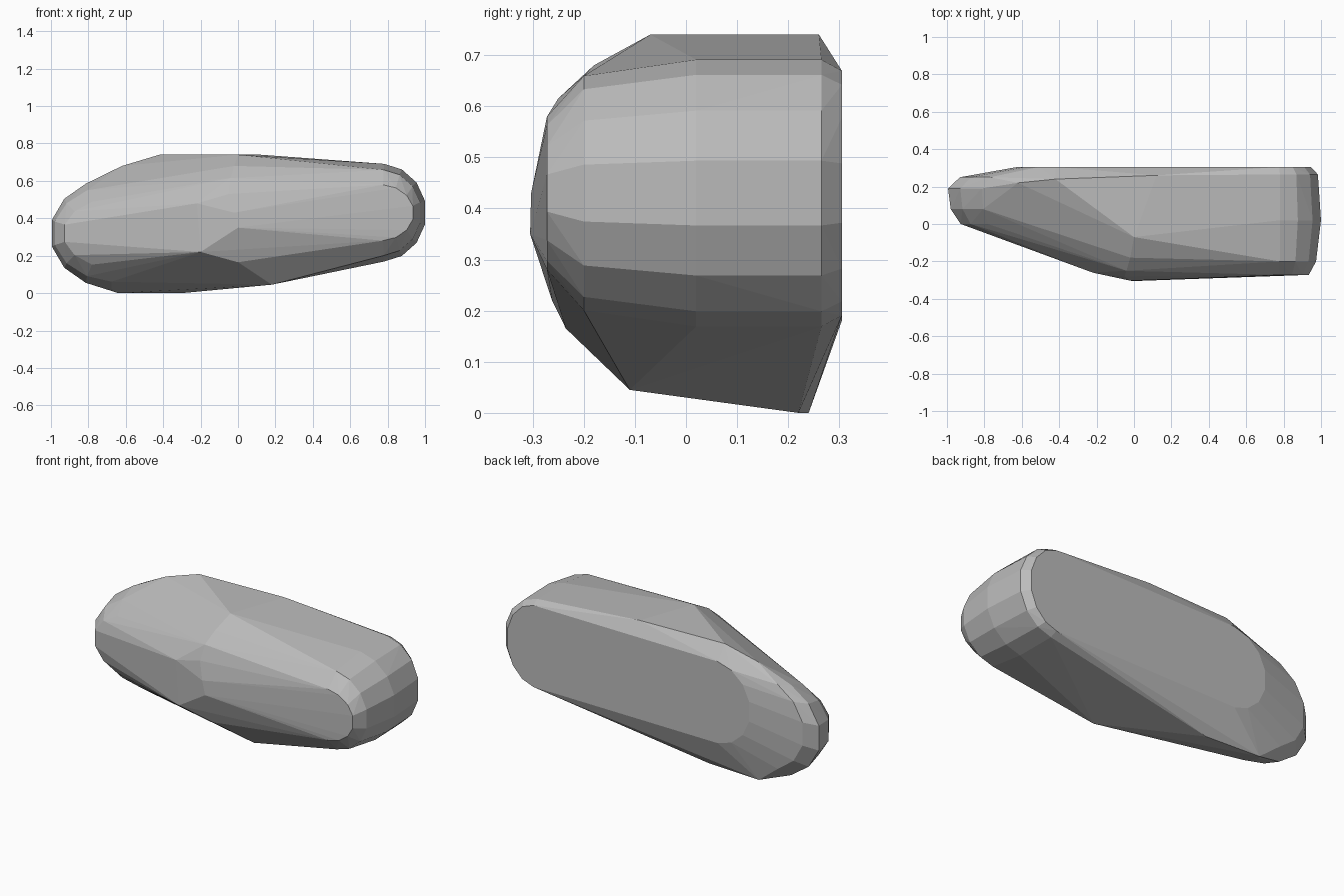
import bpy
import bmesh
from math import sin, cos, radians
from mathutils import Vector

# Remove the default cube
default_cube = bpy.data.objects.get("Cube")
if default_cube:
    bpy.data.objects.remove(default_cube, do_unlink=True)

ARC_ANGLES = (14, 38, 62, 85)


def end_arc(side, base_x, depth, y, centre_z, half_height):
    """Half an oval in the xz plane, bulging towards the given side."""
    points = []
    for angle in ARC_ANGLES:
        x = base_x + side * depth * cos(radians(angle))
        rise = half_height * sin(radians(angle))
        points.append(Vector((x, y, centre_z + rise)))
        points.append(Vector((x, y, centre_z - rise)))
    return points


def blunt_end():
    """Upright rounded end, narrowing a little at the front and back rims."""
    arc = lambda depth, y, half_height: end_arc(1, .76, depth, y, .43, half_height)
    return (arc(.18, -.272, .15) + arc(.22, -.2, .23) + arc(.247, .02, .262)
            + arc(.23, .265, .262) + arc(.19, .305, .24))


def tapered_end():
    """Slanting rounded end that thins out towards the back."""
    return (end_arc(-1, -.645, .29, 0, .32, .19)
            + end_arc(-1, -.645, .345, .08, .32, .26)
            + end_arc(-1, -.645, .36, .19, .32, .3)
            + end_arc(-1, -.62, .32, .25, .35, .28)
            + end_arc(-1, -.4, .23, .305, .42, .24))


def body_corners():
    """Corners of the crown, the front ridge and the underside."""
    crown = [(-.62, .22, .68), (-.42, .24, .74), (0, -.07, .74), (.12, .26, .74)]
    front_ridge = [(-.02, -.18, .68), (-.04, -.25, .615), (-.05, -.28, .53),
                   (-.02, -.303, .43), (0, -.305, .35), (.08, -.285, .29),
                   (-.22, -.26, .48), (-.2, -.262, .22), (0, -.235, .165)]
    underside = [(.18, -.11, .045), (-.3, .22, 0), (-.64, .24, 0)]
    return [Vector(p) for p in crown + front_ridge + underside]


# Plain stone material
stone = bpy.data.materials.new("stone grey")
stone.use_nodes = True
colour = (.5, .5, .5, 1)
stone.diffuse_color = colour
stone.node_tree.nodes["Principled BSDF"].inputs["Base Color"].default_value = colour

# Faceted stone wrapped around the two ends and the body corners
bm = bmesh.new()
for point in blunt_end() + tapered_end() + body_corners():
    bm.verts.new(point)
hull = bmesh.ops.convex_hull(bm, input=bm.verts[:], use_existing_faces=False)
inner = {v for v in hull["geom_interior"] + hull["geom_unused"]
         if isinstance(v, bmesh.types.BMVert)}
bmesh.ops.delete(bm, geom=list(inner), context='VERTS')

# Merge nearly flat neighbours into larger facets
bmesh.ops.dissolve_limit(bm, angle_limit=radians(2), verts=bm.verts[:], edges=bm.edges[:])
bmesh.ops.recalc_face_normals(bm, faces=bm.faces[:])

mesh = bpy.data.meshes.new("stone")
bm.to_mesh(mesh)
bm.free()
mesh.materials.append(stone)
bpy.context.collection.objects.link(bpy.data.objects.new("stone", mesh))
